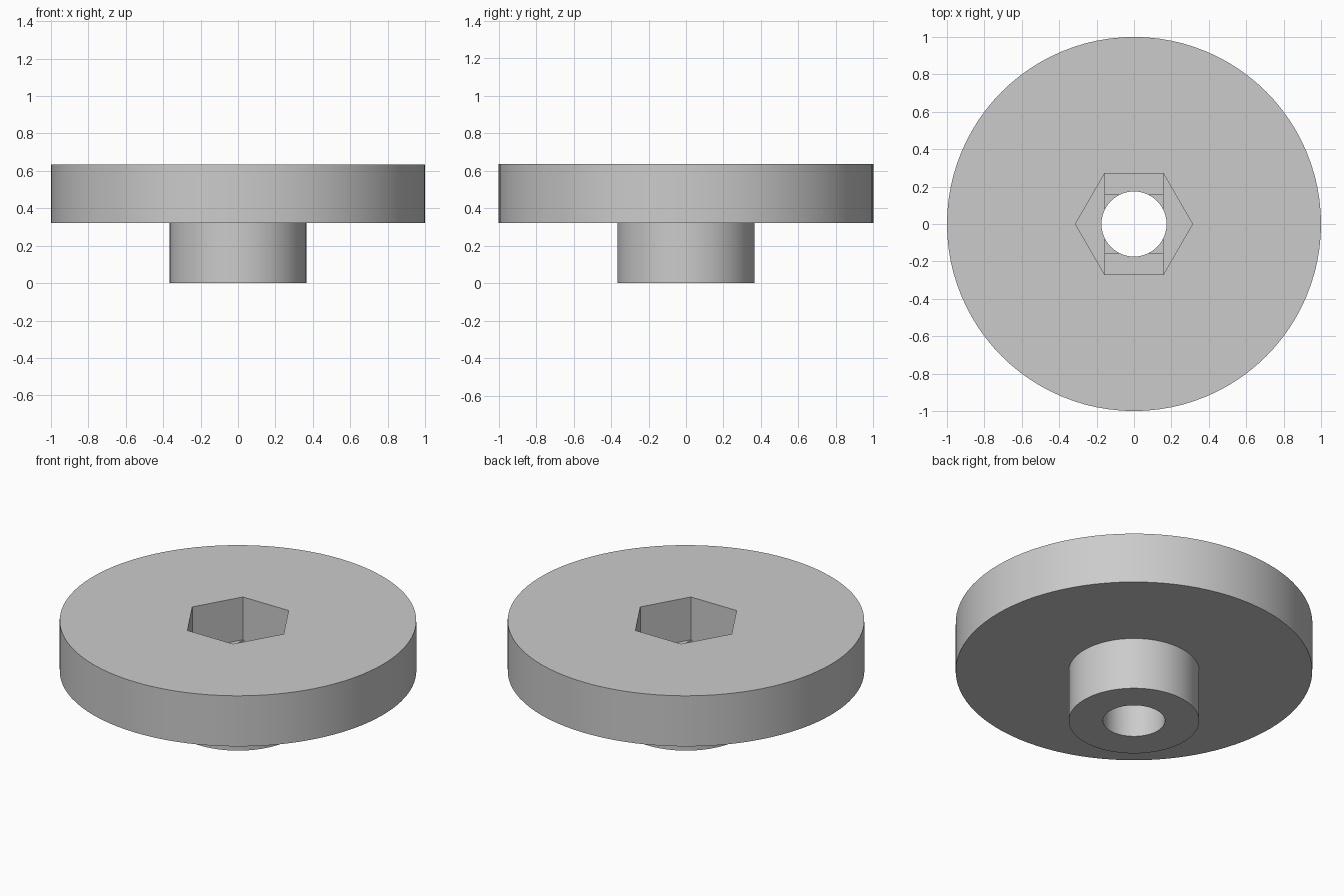
import bpy, bmesh, math
from mathutils import Vector

cube = bpy.data.objects.get("Cube")
if cube:
    bpy.data.objects.remove(cube, do_unlink=True)

SEGMENTS = 96
TOP, FLANGE_Z = 0.635, 0.322        # flange top and underside
FLANGE_R, STEM_R, BORE_R = 1.0, 0.366, 0.174
HEX_R, POCKET_Z = 0.313, 0.37       # nut pocket corner radius and floor
STEP = 0.02                         # height of each stepped ledge

grey = bpy.data.materials.new("light grey")
grey.use_nodes = True
grey.diffuse_color = (0.6, 0.6, 0.6, 1)
grey.node_tree.nodes["Principled BSDF"].inputs["Base Color"].default_value = (0.6, 0.6, 0.6, 1)


def finish(name, bm):
    bmesh.ops.recalc_face_normals(bm, faces=bm.faces)
    mesh = bpy.data.meshes.new(name)
    bm.to_mesh(mesh)
    bm.free()
    mesh.materials.append(grey)
    obj = bpy.data.objects.new(name, mesh)
    bpy.context.collection.objects.link(obj)
    return obj


def lathe(name, profile):
    """Spin a closed (radius, z) outline around the z axis."""
    bm = bmesh.new()
    verts = [bm.verts.new((r, 0, z)) for r, z in profile]
    edges = [bm.edges.new((a, b)) for a, b in zip(verts, verts[1:] + verts[:1])]
    bmesh.ops.spin(bm, geom=verts + edges, cent=(0, 0, 0), axis=(0, 0, 1),
                   angle=math.tau, steps=SEGMENTS)
    bmesh.ops.remove_doubles(bm, verts=bm.verts, dist=1e-4)
    return finish(name, bm)


def prism(name, outline, bottom, top):
    """Extrude an (x, y) outline upward."""
    bm = bmesh.new()
    face = bm.faces.new([bm.verts.new((x, y, bottom)) for x, y in outline])
    new = bmesh.ops.extrude_face_region(bm, geom=[face])["geom"]
    bmesh.ops.translate(bm, vec=Vector((0, 0, top - bottom)),
                        verts=[v for v in new if isinstance(v, bmesh.types.BMVert)])
    return finish(name, bm)


def rectangle(hx, hy):
    return [(-hx, -hy), (hx, -hy), (hx, hy), (-hx, hy)]


# Flange and stem with a through bore
body = lathe("flanged_knob", [
    (BORE_R, 0), (STEM_R, 0), (STEM_R, FLANGE_Z),
    (FLANGE_R, FLANGE_Z), (FLANGE_R, TOP), (BORE_R, TOP)])

# Hexagonal nut pocket, then a slot and a square ledge stepping down to the bore
hexagon = [(HEX_R * math.cos(i * math.pi / 3), HEX_R * math.sin(i * math.pi / 3))
           for i in range(6)]
flat = HEX_R * math.cos(math.pi / 6) - 0.001
side = 0.155
cutters = [
    prism("pocket_cutter", hexagon, POCKET_Z, TOP + 0.1),
    prism("slot_cutter", rectangle(side, flat), POCKET_Z - STEP, POCKET_Z + 0.1),
    prism("square_cutter", rectangle(side, side), POCKET_Z - 2 * STEP, POCKET_Z + 0.05),
]
for cutter in cutters:
    cutter.hide_render = True
    cut = body.modifiers.new(cutter.name, 'BOOLEAN')
    cut.operation = 'DIFFERENCE'
    cut.solver = 'EXACT'
    cut.object = cutter

# Bake the cuts and drop the cutters
depsgraph = bpy.context.evaluated_depsgraph_get()
baked = bpy.data.meshes.new_from_object(body.evaluated_get(depsgraph))
body.modifiers.clear()
body.data = baked
for cutter in cutters:
    bpy.data.objects.remove(cutter, do_unlink=True)

# Smooth round walls, sharp rims
bpy.ops.object.select_all(action='DESELECT')
body.select_set(True)
bpy.context.view_layer.objects.active = body
bpy.ops.object.shade_smooth_by_angle(angle=math.radians(30))
